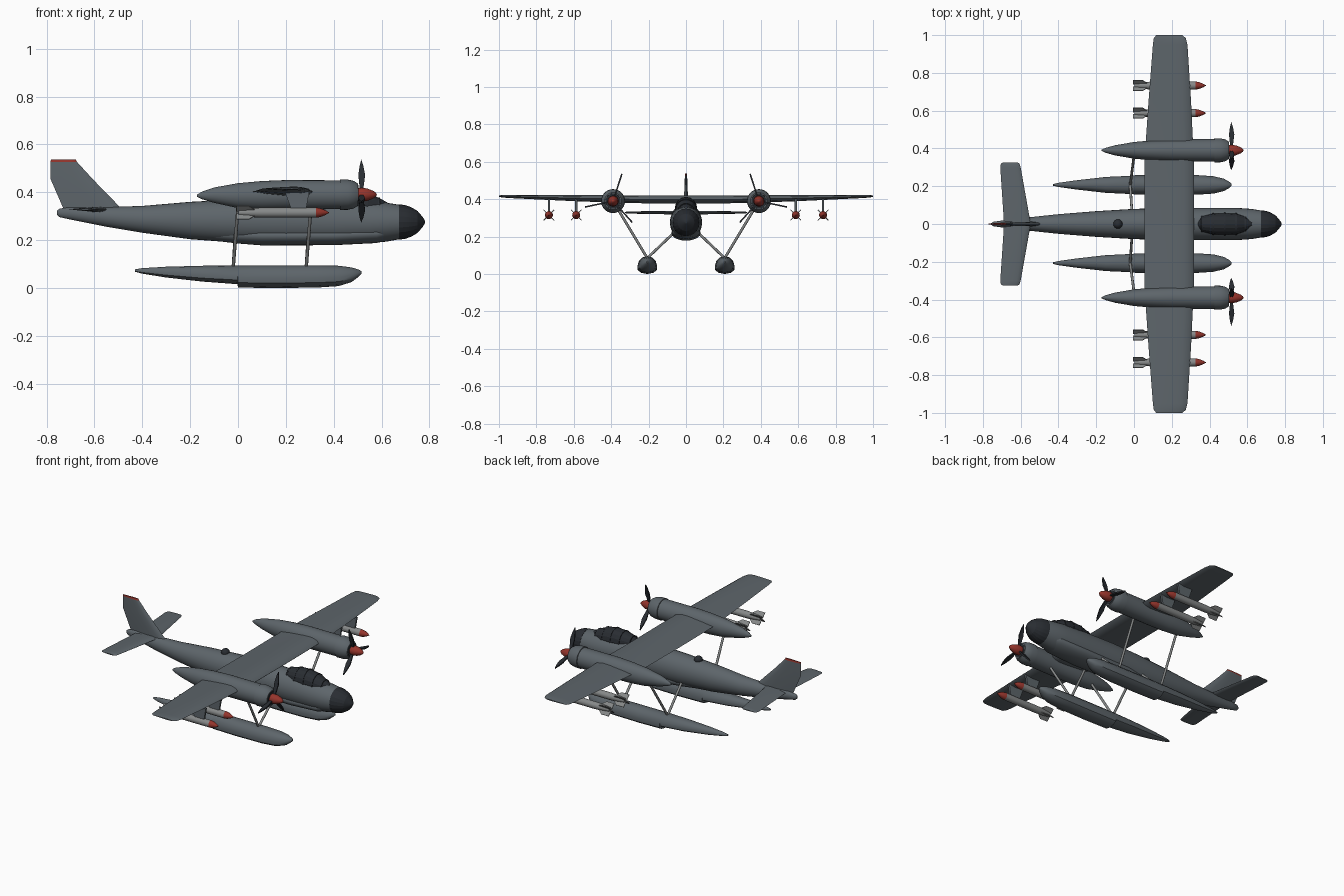
import bpy, bmesh, math
from mathutils import Vector


def material(name, rgb):
    m = bpy.data.materials.new(name)
    m.diffuse_color = (*rgb, 1)
    return m


SLATE = material("slate", (0.11, 0.13, 0.145))
DARK = material("dark_glass", (0.022, 0.026, 0.032))
RED = material("red", (0.30, 0.035, 0.025))
LIGHT = material("light_metal", (0.24, 0.25, 0.25))


def finish(name, bm, mat, angle=35):
    bmesh.ops.recalc_face_normals(bm, faces=bm.faces)
    me = bpy.data.meshes.new(name)
    bm.to_mesh(me)
    bm.free()
    me.materials.append(mat)
    me.shade_smooth()
    me.set_sharp_from_angle(angle=math.radians(angle))
    ob = bpy.data.objects.new(name, me)
    bpy.context.collection.objects.link(ob)
    return ob


def loft(name, rings, mat, angle=35):
    """Skin a list of equal-length point rings and cap both ends."""
    bm = bmesh.new()
    vs = [[bm.verts.new(p) for p in r] for r in rings]
    n = len(vs[0])
    for a, b in zip(vs, vs[1:]):
        for i in range(n):
            j = (i + 1) % n
            bm.faces.new((a[i], a[j], b[j], b[i]))
    bm.faces.new(vs[0])
    bm.faces.new(vs[-1])
    return finish(name, bm, mat, angle)


def body(name, stations, mat, y=0, n=28, angle=35):
    """Elliptical body along x; stations are (x, z, half width, half height)."""
    rings = []
    for x, z, ry, rz in stations:
        ang = [2 * math.pi * i / n for i in range(n)]
        rings.append([(x, y + ry * math.cos(a), z + rz * math.sin(a)) for a in ang])
    return loft(name, rings, mat, angle)


# Aerofoil: chord fraction from the trailing edge, height fraction of half thickness
FOIL = [(0, 0), (.25, .5), (.6, .95), (.8, 1), (.94, .65), (1, 0),
        (.94, -.65), (.8, -1), (.6, -.95), (.25, -.5)]


def surface(name, stations, mat, vertical=False):
    """Flying surface; stations are (span, trailing x, leading x, offset, thickness)."""
    rings = []
    for s, te, le, off, t in stations:
        pts = [(te + (le - te) * u, off + v * t / 2) for u, v in FOIL]
        rings.append([(x, w, s) if vertical else (x, s, w) for x, w in pts])
    return loft(name, rings, mat, 40)


def mirrored(half):
    return [(-s[0], *s[1:]) for s in reversed(half) if s[0] > 0] + half


def rod(name, a, b, r, mat):
    a, b = Vector(a), Vector(b)
    d = b - a
    bm = bmesh.new()
    bmesh.ops.create_cone(bm, cap_ends=True, segments=12, radius1=r, radius2=r, depth=d.length)
    bm.transform(d.to_track_quat('Z', 'Y').to_matrix().to_4x4())
    bmesh.ops.translate(bm, verts=bm.verts, vec=(a + b) / 2)
    return finish(name, bm, mat)


def plate(name, a, t, y, z, tilt, mat):
    """Flat plate: outline of (x, radial) points, turned about the x axis by tilt."""
    c, s = math.cos(tilt), math.sin(tilt)
    rings = [[(x, y + r * c - h * s, z + r * s + h * c) for x, r in a] for h in (-t / 2, t / 2)]
    return loft(name, rings, mat)


# Fuselage, glazed nose, belly pan
body("fuselage", [(-.757, .315, .004, .008), (-.745, .314, .012, .018), (-.70, .312, .018, .026),
                  (-.55, .297, .036, .041), (-.4, .287, .052, .056), (-.2, .282, .068, .078),
                  (0, .28, .08, .091), (.2, .279, .085, .098), (.4, .276, .086, .096),
                  (.55, .275, .085, .088), (.62, .275, .08, .081), (.675, .276, .071, .072)], SLATE)
body("nose_glazing", [(.672, .276, .073, .074), (.70, .276, .069, .070), (.725, .276, .060, .061),
                      (.75, .276, .045, .046), (.77, .276, .022, .023), (.781, .276, .006, .006)],
     DARK, n=20, angle=12)
body("belly_pan", [(-.25, .235, .03, .02), (.0, .22, .06, .034), (.1, .218, .074, .040),
                   (.4, .219, .078, .040), (.58, .226, .074, .038), (.63, .232, .055, .025)], SLATE)

# Canopy with frames, rear dome
canopy = [(.335, .35, .015, .02), (.36, .35, .042, .043), (.42, .35, .056, .058),
          (.48, .35, .058, .061), (.54, .345, .055, .054), (.59, .34, .040, .036),
          (.625, .335, .014, .022)]
body("canopy", canopy, DARK, n=16, angle=10)
for i, (x, z, ry, rz) in enumerate(canopy[1:-1]):
    body(f"canopy_frame_{i}", [(x - .004, z, ry + .002, rz + .002),
                               (x + .004, z, ry + .002, rz + .002)], DARK, n=16)
body("rear_dome", [(-.085 + .024 * math.cos(a), .365, .024 * math.sin(a) + .001, .024 * math.sin(a) + .001)
                   for a in [math.pi * i / 8 for i in range(9)]], DARK, n=16)

# Wing, tailplane, fin with red cap
surface("wing", mirrored([(0, .055, .317, .398, .042), (.33, .055, .317, .400, .042),
                          (.65, .077, .302, .407, .03), (.95, .10, .283, .415, .017),
                          (.985, .105, .274, .416, .013), (1.0, .118, .255, .416, .006)]), SLATE)
surface("tailplane", mirrored([(0, -.69, -.54, .328, .02), (.03, -.69, -.552, .328, .02),
                               (.30, -.708, -.60, .329, .012), (.318, -.705, -.606, .329, .01),
                               (.326, -.695, -.615, .329, .005)]), SLATE)
surface("fin", [(.295, -.715, -.45, 0, .024), (.34, -.733, -.495, 0, .024), (.455, -.783, -.607, 0, .018),
                (.527, -.783, -.673, 0, .012)], SLATE, True)
surface("fin_cap", [(.527, -.783, -.673, 0, .0125), (.537, -.782, -.678, 0, .008)], RED, True)

# Float half section: (width fraction, height fraction)
HULL = [(0, 1), (.5, .93), (.85, .73), (1, .45), (.96, .22), (.62, .07), (0, 0)]
HULL += [(-u, v) for u, v in HULL[-2:0:-1]]
FLOAT = [(-.43, .004, .078, .068), (-.40, .011, .083, .060), (-.3, .025, .089, .044),
         (-.15, .042, .093, .027), (-.002, .049, .095, .016), (0, .051, .095, .002),
         (.15, .053, .095, 0), (.33, .052, .095, .002), (.42, .046, .093, .008),
         (.475, .033, .086, .025), (.505, .016, .077, .048), (.517, .004, .069, .060)]

BLADE = [(.52, .01), (.526, .045), (.531, .085), (.524, .125), (.515, .153),
         (.508, .125), (.503, .085), (.507, .045), (.511, .01)]

for side, s in (("left", 1), ("right", -1)):
    # Float and its struts
    loft(f"{side}_float", [[(x, s * .207 + w * u, lo + (hi - lo) * v) for u, v in HULL]
                           for x, w, hi, lo in FLOAT], SLATE, 40)
    for end, x in (("front", .285), ("rear", -.02)):
        foot = (x, s * .207, .085)
        rod(f"{side}_{end}_outer_strut", foot, (x + .022, s * .375, .365), .007, LIGHT)
        rod(f"{side}_{end}_inner_strut", foot, (x + .01, s * .05, .235), .007, LIGHT)

    # Engine nacelle, cowling, spinner
    y, z = s * .39, .39
    body(f"{side}_nacelle", [(-.172, .386, .003, .004), (-.15, .387, .013, .016), (-.1, .388, .027, .032),
                             (0, .386, .044, .052), (.1, .387, .053, .060), (.2, .389, .058, .062),
                             (.432, .39, .060, .060)], SLATE, y)
    body(f"{side}_cowling", [(.425, z, .058, .058), (.427, z, .064, .064), (.46, z, .063, .063),
                             (.485, z, .057, .057), (.502, z, .046, .046)], SLATE, y)
    body(f"{side}_intake", [(.50, z, .041, .041), (.504, z, .040, .040)], DARK, y)
    body(f"{side}_spinner", [(.498, z, .026, .026), (.515, z, .029, .029), (.54, z, .026, .026),
                             (.565, z, .016, .016), (.577, z, .007, .007), (.58, z, .001, .001)],
         RED, y, 20)
    # Propeller
    for k in range(3):
        tilt = math.radians(72 + 120 * k)
        if s > 0:
            tilt = math.pi - tilt
        plate(f"{side}_propeller_blade_{k}", BLADE, .008, y, z, tilt, DARK)

    # Underwing rockets with pylons and crossed fins
    for k, yy in enumerate((.587, .733)):
        y, z = s * yy, .315
        tag = f"{side}_rocket_{k}"
        body(tag + "_body", [(.002, z, .013, .013), (.06, z, .019, .019), (.10, z, .021, .021),
                             (.328, z, .021, .021)], LIGHT, y, 16)
        body(tag + "_tip", [(.326, z, .0215, .0215), (.345, z, .018, .018), (.365, z, .010, .010),
                            (.381, z, .001, .001)], RED, y, 16)
        for f in range(4):
            plate(f"{tag}_fin_{f}", [(-.006, .008), (-.006, .040), (.045, .040), (.075, .015)],
                  .004, y, z, math.radians(45 + 90 * f), LIGHT)
        plate(tag + "_pylon", [(.222, .015), (.285, .015), (.298, .088), (.195, .088)],
              .012, y, z, math.pi / 2, SLATE)
